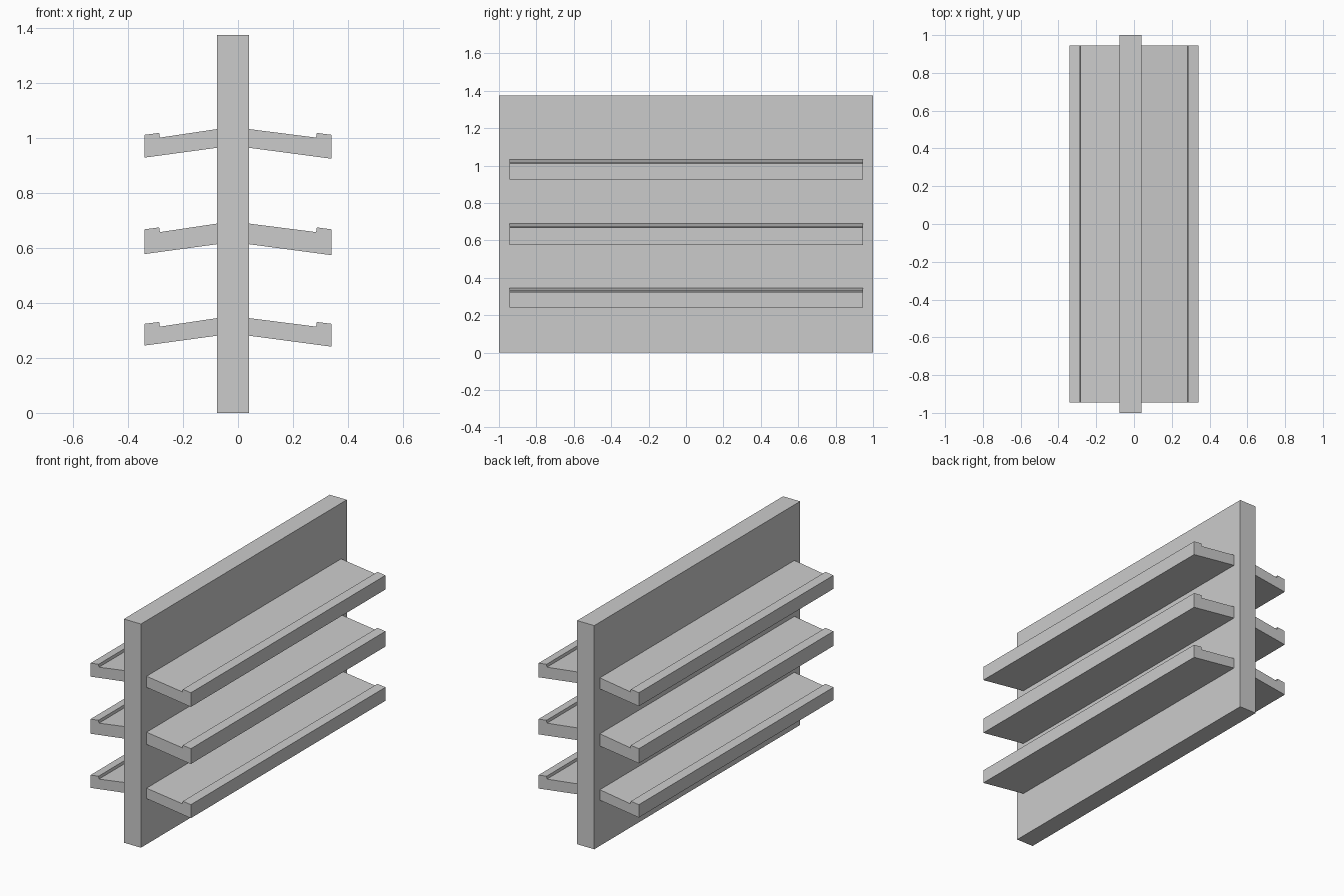
import bpy, bmesh

if "Cube" in bpy.data.objects:
    bpy.data.objects.remove(bpy.data.objects["Cube"])


def extrude_profile(name, profile, half_depth):
    """Closed x/z outline swept along y as a flat-faced solid."""
    bm = bmesh.new()
    face = bm.faces.new([bm.verts.new((x, -half_depth, z)) for x, z in profile])
    swept = bmesh.ops.extrude_face_region(bm, geom=[face])["geom"]
    verts = [v for v in swept if isinstance(v, bmesh.types.BMVert)]
    bmesh.ops.translate(bm, verts=verts, vec=(0, 2 * half_depth, 0))
    bmesh.ops.recalc_face_normals(bm, faces=bm.faces[:])
    mesh = bpy.data.meshes.new(name)
    bm.to_mesh(mesh)
    bm.free()
    obj = bpy.data.objects.new(name, mesh)
    bpy.context.collection.objects.link(obj)
    return obj


LEFT, RIGHT, HEIGHT = -0.076, 0.04, 1.375

# Central upright panel
extrude_profile("back_panel",
                [(LEFT, 0), (RIGHT, 0), (RIGHT, HEIGHT), (LEFT, HEIGHT)], 1.0)

# Sloping shelves with a raised lip at the outer edge, on both sides
levels = [("lower", 0.345, 0.064), ("middle", 0.689, 0.075), ("upper", 1.033, 0.068)]
sides = [("right", 1, RIGHT, 0.040), ("left", -1, -LEFT, 0.036)]
for level, top, thick in levels:
    for side, sign, root, drop in sides:
        outline = [(root, 0), (0.284, -0.031), (0.287, -0.014),
                   (0.341, -0.021), (0.341, -thick - drop), (root, -thick)]
        extrude_profile(f"{level}_{side}_shelf",
                        [(sign * x, top + z) for x, z in outline], 0.945)
